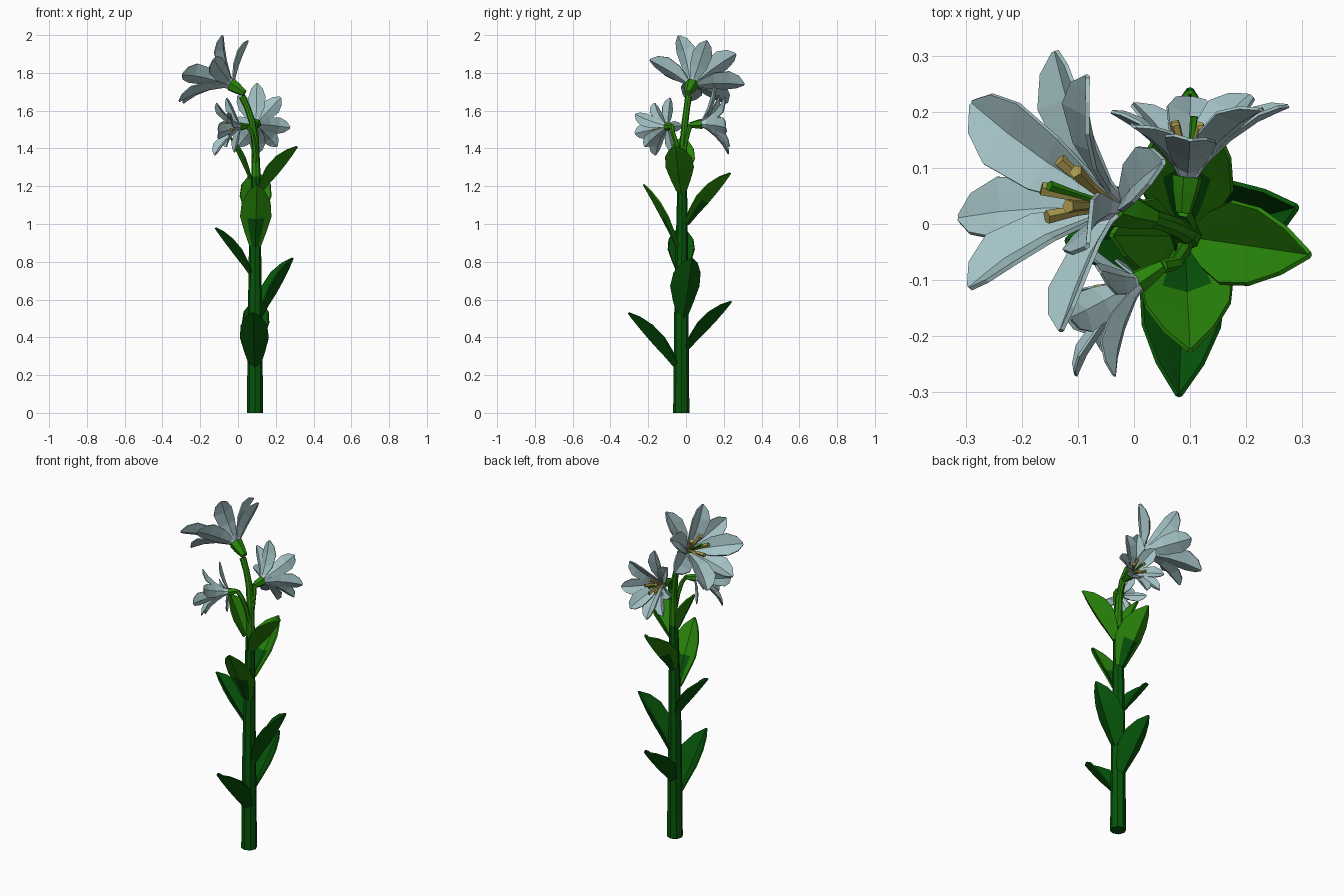
import bpy, bmesh, math
from mathutils import Vector as V

cube = bpy.data.objects.get("Cube")
if cube:
    bpy.data.objects.remove(cube)


def material(name, rgb):
    m = bpy.data.materials.new(name)
    m.use_nodes = True
    m.diffuse_color = (*rgb, 1)
    m.node_tree.nodes["Principled BSDF"].inputs["Base Color"].default_value = (*rgb, 1)
    return m


DARK = material("dark_green", (0.002, 0.09, 0.003))
BRIGHT = material("bright_green", (0.022, 0.235, 0.003))
PETAL = material("petal_blue_grey", (0.37, 0.54, 0.56))
PALE = material("petal_base_pale", (0.52, 0.65, 0.72))
GOLD = material("stamen_gold", (0.42, 0.33, 0.08))


def finish(bm, name, mats):
    bmesh.ops.recalc_face_normals(bm, faces=bm.faces)
    mesh = bpy.data.meshes.new(name)
    bm.to_mesh(mesh)
    bm.free()
    for m in mats:
        mesh.materials.append(m)
    ob = bpy.data.objects.new(name, mesh)
    bpy.context.scene.collection.objects.link(ob)
    return ob


def tube(name, points, radii, sides, mats, second_from=99):
    """Faceted tube; faces above height second_from get the second material."""
    bm = bmesh.new()
    pts = [V(p) for p in points]
    rings = []
    start = (pts[1] - pts[0]).normalized()
    side = start.orthogonal().normalized()
    for i, (p, r) in enumerate(zip(pts, radii)):
        d = (pts[min(i + 1, len(pts) - 1)] - pts[max(i - 1, 0)]).normalized()
        side = (side - d * side.dot(d)).normalized()
        other = d.cross(side)
        angles = [math.tau * k / sides for k in range(sides)]
        rings.append([bm.verts.new(p + r * (side * math.cos(a) + other * math.sin(a)))
                      for a in angles])
    for a, b in zip(rings, rings[1:]):
        for k in range(sides):
            n = (k + 1) % sides
            bm.faces.new((a[k], a[n], b[n], b[k]))
    bm.faces.new(rings[0])
    bm.faces.new(rings[-1])
    for f in bm.faces:
        f.material_index = int(f.calc_center_median().z > second_from)
    return finish(bm, name, mats)


def blade(bm, path, widths, side, up, fold, first_rows, reach=1):
    """Creased strip; the second material fills its first rows out to reach."""
    across = (-1, -.55, 0, .55, 1)
    rows = []
    for i, (p, w) in enumerate(zip(path, widths)):
        d = path[min(i + 1, len(path) - 1)] - path[max(i - 1, 0)]
        n = side.cross(d).normalized()
        if n.dot(up) < 0:
            n = -n
        rows.append([bm.verts.new(p + side * w * s + n * fold * w * (abs(s) - .4))
                     for s in across])
    for i, (a, b) in enumerate(zip(rows, rows[1:])):
        for k in range(4):
            f = bm.faces.new((a[k], a[k + 1], b[k + 1], b[k]))
            middle = abs(across[k] + across[k + 1]) / 2
            f.material_index = int(i < first_rows and middle < reach)


def thicken(ob, amount):
    mod = ob.modifiers.new("thickness", "SOLIDIFY")
    mod.thickness = amount
    mod.offset = 0


# Main stem, bending over at the top
tube("main_stem",
     [(.09, -.025, 0), (.09, -.025, .5), (.09, -.022, .9), (.095, -.02, 1.25),
      (.092, -.015, 1.42), (.075, -.005, 1.54), (.052, .004, 1.61), (.022, .013, 1.675)],
     [.043, .038, .032, .025, .02, .018, .017, .018], 8, [DARK, BRIGHT], 1.3)

# Leaves: base height, tip, half width, fold, dark rows, reach of the dark patch
LEAVES = {
    "low_front_leaf": (.24, (.08, -.305, .53), .074, .85, 9, 1),
    "low_back_leaf": (.34, (.1, .24, .59), .07, .85, 9, 1),
    "low_left_leaf": (.51, (.29, .03, .82), .078, .85, 9, 1),
    "middle_right_leaf": (.74, (-.12, -.03, .98), .07, .6, 9, 1),
    "upper_front_leaf": (.88, (.1, -.225, 1.21), .082, .35, 2, .6),
    "upper_back_leaf": (1.0, (.1, .235, 1.27), .082, .8, 2, .6),
    "top_left_leaf": (1.17, (.313, -.055, 1.41), .074, .8, 0, 1),
    "top_right_leaf": (1.24, (-.04, -.02, 1.46), .067, .35, 0, 1),
}
for name, (z, tip, half, fold, dark_rows, reach) in LEAVES.items():
    tip = V(tip)
    out = V((tip.x - .09, tip.y + .022, 0))
    base = V((.09, -.022, z)) + out.normalized() * .025
    bend = base.lerp(tip, .42) + V((0, 0, (tip.z - z) * .17))
    path = [base * (1 - t) ** 2 + bend * 2 * t * (1 - t) + tip * t * t
            for t in (0, .2, .42, .65, .85, 1)]
    widths = [half * w for w in (.35, .7, 1, .92, .55, .05)]
    bm = bmesh.new()
    blade(bm, path, widths, out.cross(V((0, 0, 1))).normalized(),
          V((0, 0, 1)), fold, dark_rows, reach)
    thicken(finish(bm, name, [BRIGHT, DARK]), .008)


def flower(name, base, radius, tips, stalk):
    """Petals from the base to each tip, a calyx, gold stamens and a green pistil."""
    base = V(base)
    spread = [V(t) - base for t in tips]
    axis = sum(spread, V()).normalized()
    u = (spread[0] - axis * spread[0].dot(axis)).normalized()
    v = axis.cross(u)

    bm = bmesh.new()
    for k, d in enumerate(spread):
        rise = axis * d.dot(axis)
        r = d - rise
        lift = axis * (.004 * (k % 2))
        path = [base + lift + r * a + rise * h
                for a, h in ((.07, 0), (.15, .2), (.38, .55), (.66, .83), (.87, .95), (1, 1))]
        widths = [d.length * w for w in (.05, .08, .17, .2, .13, .02)]
        blade(bm, path, widths, axis.cross(r).normalized(), axis, .4, 1)
    thicken(finish(bm, name + "_petals", [PETAL, PALE]), radius * .03)

    # Calyx cone flaring into the petals
    tube(name + "_calyx", [base - axis * radius * .32, base - axis * radius * .12,
                           base + axis * radius * .03],
         [radius * .075, radius * .125, radius * .15], 6, [BRIGHT])
    # Stamens widen towards their blunt ends
    for k in range(5):
        a = math.tau * (k + .3) / 5
        r = u * math.cos(a) + v * math.sin(a)
        tube(f"{name}_stamen_{k + 1}",
             [base, base + axis * radius * .32 + r * radius * .12,
              base + axis * radius * .52 + r * radius * .22],
             [radius * .022, radius * .038, radius * .052], 5, [GOLD])
    tube(name + "_pistil", [base, base + axis * radius * .35, base + axis * radius * .6],
         [radius * .025, radius * .025, radius * .04], 5, [BRIGHT])
    if stalk:
        end = base - axis * radius * .3
        tube(name + "_stalk", stalk + [end], [.014, .013, .012, .013], 6, [BRIGHT])


flower("top_flower", (-.03, .03, 1.735), .25,
       [(.053, .11, 1.97), (-.08, -.04, 1.995), (-.13, -.19, 1.87), (-.29, -.115, 1.79),
        (-.312, .01, 1.65), (-.285, .215, 1.64), (-.14, .308, 1.74), (-.08, .262, 1.9)],
       None)
flower("back_flower", (.095, .08, 1.53), .188,
       [(.1, .15, 1.745), (.225, .2, 1.67), (.275, .21, 1.51), (.205, .225, 1.41),
        (.1, .225, 1.37), (0, .21, 1.41), (-.04, .2, 1.53), (0, .17, 1.68)],
       [(.095, -.02, 1.3), (.1, -.005, 1.42), (.098, .01, 1.48)])
flower("right_flower", (.012, -.1, 1.515), .152,
       [(-.06, -.085, 1.667), (-.11, -.165, 1.64), (-.035, -.27, 1.58),
        (-.1, -.268, 1.48), (-.06, -.22, 1.41), (-.12, -.16, 1.365),
        (-.02, -.07, 1.38), (-.1, -.018, 1.52)],
       [(.095, -.02, 1.3), (.088, -.05, 1.42), (.075, -.07, 1.485)])
